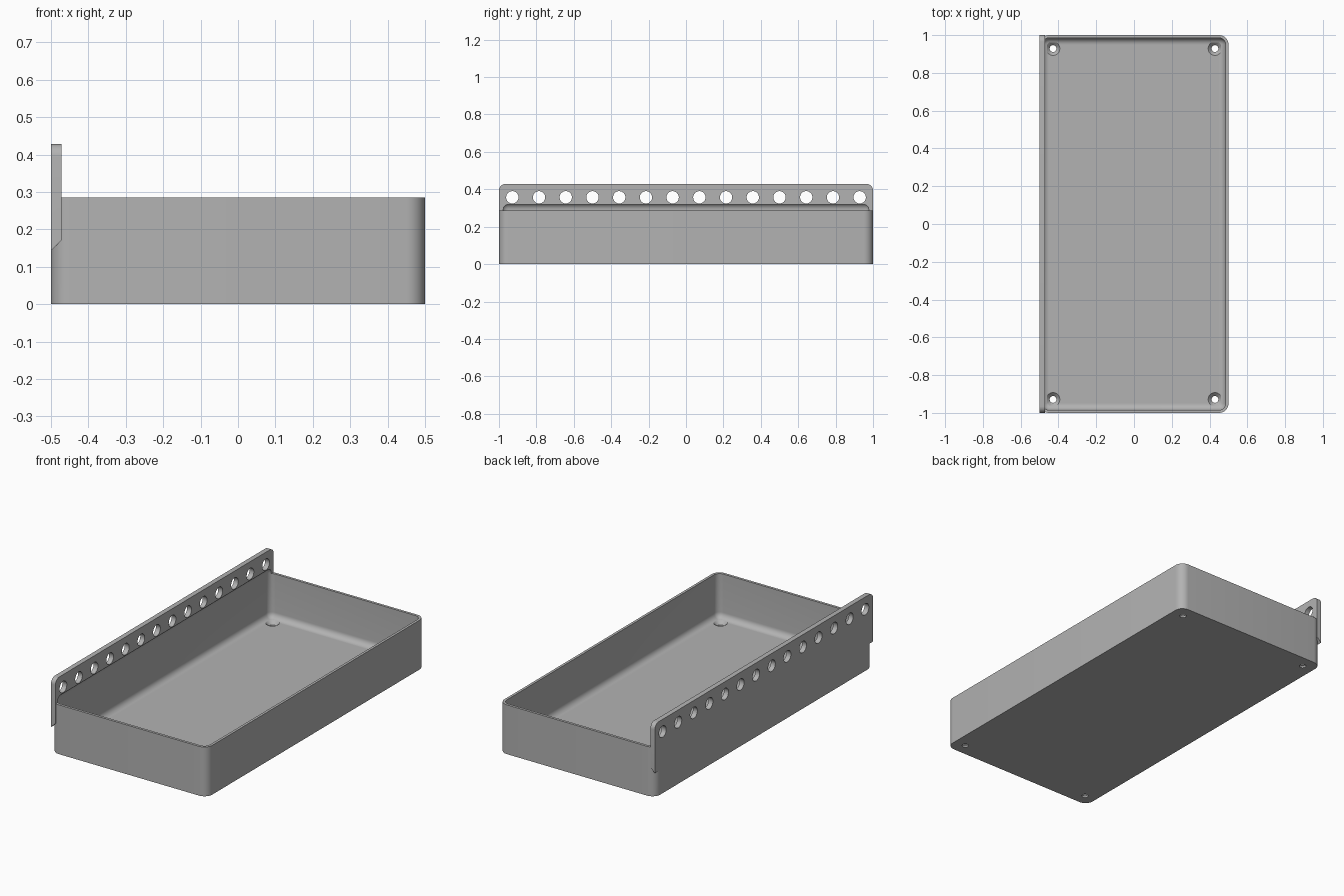
import bpy, bmesh
from mathutils import Matrix

U = 1 / 7               # hole pitch, the module of the whole part
WALL, RIM, TOP = 0.2 * U, 2 * U, 3 * U

cube = bpy.data.objects.get("Cube")
if cube:
    bpy.data.objects.remove(cube, do_unlink=True)

grey = bpy.data.materials.new("grey plastic")
grey.use_nodes = True
colour = (0.45, 0.45, 0.45, 1)
grey.diffuse_color = colour
grey.node_tree.nodes["Principled BSDF"].inputs["Base Color"].default_value = colour


def make(name, bm):
    bmesh.ops.recalc_face_normals(bm, faces=bm.faces)
    mesh = bpy.data.meshes.new(name)
    bm.to_mesh(mesh)
    bm.free()
    mesh.materials.append(grey)
    ob = bpy.data.objects.new(name, mesh)
    bpy.context.collection.objects.link(ob)
    return ob


def rounded_box(name, lo, hi, radius, pick, shape=None):
    """Box from lo to hi; edges chosen by pick are rounded."""
    bm = bmesh.new()
    bmesh.ops.create_cube(bm, size=1)
    for v in bm.verts:
        for i in range(3):
            v.co[i] = hi[i] if v.co[i] > 0 else lo[i]
    if shape:
        shape(bm)
    edges = [e for e in bm.edges if pick(e)]
    bmesh.ops.bevel(bm, geom=edges, offset=radius, segments=8,
                    profile=0.5, affect='EDGES')
    return make(name, bm)


def along(e, axis):
    d = (e.verts[0].co - e.verts[1].co).normalized()
    return abs(d[axis]) > 0.99


def cone(bm, r1, r2, depth, matrix):
    bmesh.ops.create_cone(bm, cap_ends=True, segments=32, radius1=r1,
                          radius2=r2, depth=depth, matrix=matrix)


def boolean(ob, other, operation):
    mod = ob.modifiers.new(operation, 'BOOLEAN')
    mod.operation, mod.object, mod.solver = operation, other, 'EXACT'
    bpy.context.view_layer.objects.active = ob
    bpy.ops.object.modifier_apply(modifier=mod.name)
    bpy.data.objects.remove(other, do_unlink=True)


# Tray body with rounded upright corners
tray = rounded_box("tray", (-0.5, -1, 0), (0.5, 1, RIM), 0.05,
                   lambda e: along(e, 2))


# Mounting rail: square ends, rounded top corners, slanted underside
def slant(bm):
    for v in bm.verts:
        if v.co.z < 1.5 * U and v.co.x > -0.49:
            v.co.z += WALL


rail = rounded_box("mounting_rail", (-0.5, -1, U), (-0.5 + WALL, 1, TOP), 0.035,
                   lambda e: along(e, 0) and e.verts[0].co.z > RIM, slant)
boolean(tray, rail, 'UNION')

# Cavity, rounded all over; its top runs out into the rail
cavity = rounded_box("cavity_cutter", (-0.485, -0.985, WALL), (0.485, 0.985, 0.327),
                     0.035, lambda e: True)
boolean(tray, cavity, 'DIFFERENCE')

# Row of holes through the rail
bm = bmesh.new()
for i in range(14):
    at = Matrix.Translation((-0.5, (i - 6.5) * U, 2.5 * U))
    cone(bm, 0.033, 0.033, 0.2, at @ Matrix.Rotation(1.5707963, 4, 'Y'))
boolean(tray, make("rail_hole_cutter", bm), 'DIFFERENCE')

# Countersunk screw holes in the floor corners
for part in ("through", "countersink"):
    bm = bmesh.new()
    for x in (-3 * U, 3 * U):
        for y in (-6.5 * U, 6.5 * U):
            if part == "through":
                cone(bm, 0.018, 0.018, 0.2, Matrix.Translation((x, y, 0)))
            else:
                cone(bm, 0.014, 0.038, 0.024, Matrix.Translation((x, y, WALL - 0.01)))
    boolean(tray, make(part + "_cutter", bm), 'DIFFERENCE')

# Smooth fillets, crisp edges
bpy.ops.object.select_all(action='DESELECT')
tray.select_set(True)
bpy.context.view_layer.objects.active = tray
bpy.ops.object.shade_smooth_by_angle(angle=0.5)
